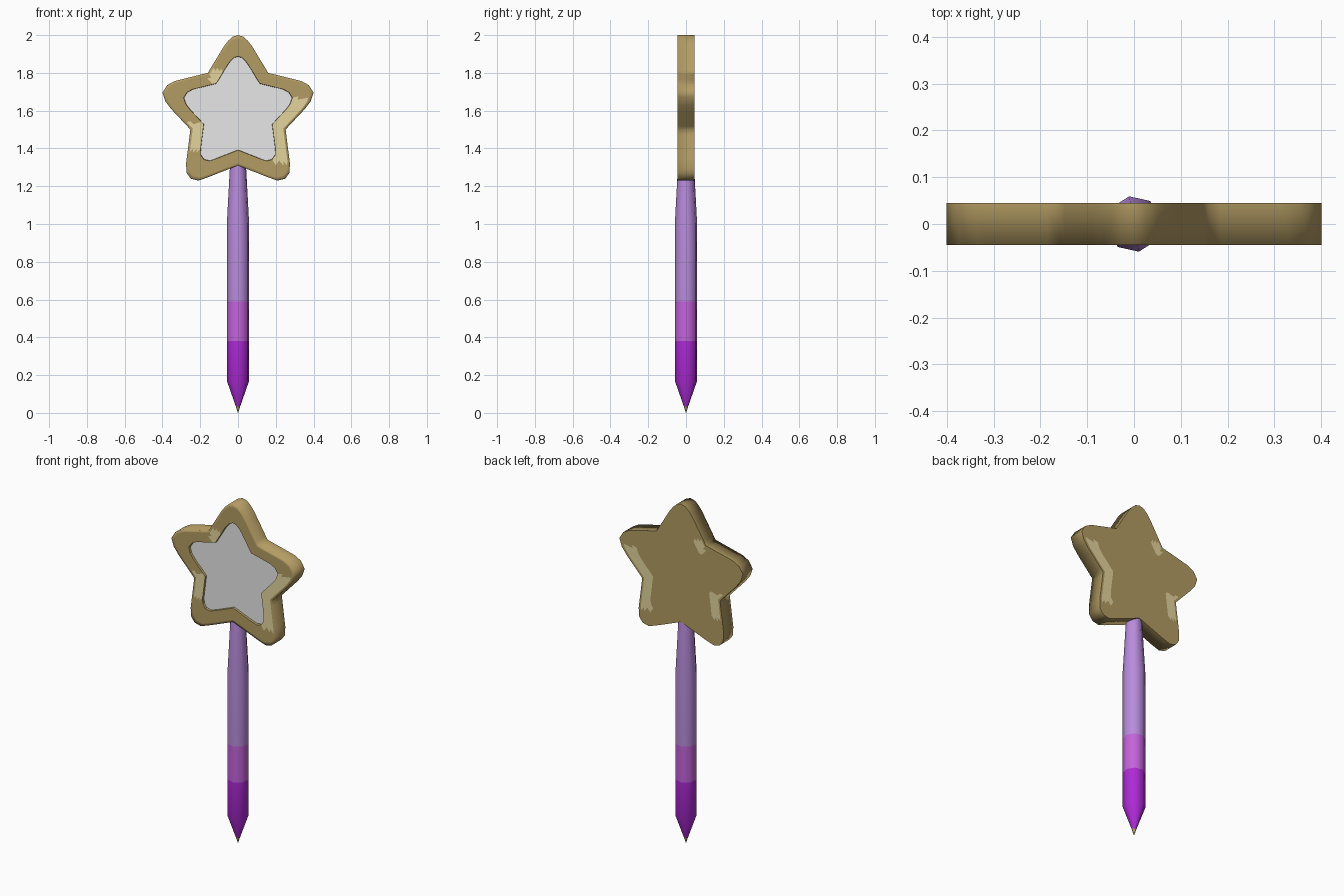
import bpy, bmesh, math
from mathutils import Vector

if "Cube" in bpy.data.objects:
    bpy.data.objects.remove(bpy.data.objects["Cube"])


def mat(name, rgb):
    m = bpy.data.materials.new(name)
    m.diffuse_color = (*rgb, 1)
    m.use_nodes = True
    m.node_tree.nodes["Principled BSDF"].inputs["Base Color"].default_value = m.diffuse_color
    return m


gold = mat("gold", (0.45, 0.33, 0.125))
shine = mat("pale_gold", (0.77, 0.66, 0.34))
white = mat("light_grey", (0.8, 0.8, 0.8))
lavender = mat("lavender", (0.48, 0.26, 0.71))
orchid = mat("orchid", (0.55, 0.125, 0.71))
purple = mat("purple", (0.42, 0.023, 0.67))


def finish(name, bm, mats):
    bmesh.ops.recalc_face_normals(bm, faces=bm.faces)
    me = bpy.data.meshes.new(name)
    bm.to_mesh(me)
    bm.free()
    for m in mats:
        me.materials.append(m)
    ob = bpy.data.objects.new(name, me)
    bpy.context.collection.objects.link(ob)
    return ob


# Star outline: right half mirrored to the left, then evenly subdivided
half = [(0, 2), (.028, 1.992), (.052, 1.97), (.075, 1.94), (.16, 1.8),
        (.335, 1.757), (.375, 1.735), (.4, 1.695), (.385, 1.65), (.355, 1.61),
        (.252, 1.5), (.275, 1.32), (.272, 1.27), (.25, 1.24), (.21, 1.23),
        (.165, 1.245), (0, 1.31)]
corners = [Vector(p) for p in half] + [Vector((-x, z)) for x, z in half[-2:0:-1]]
outline = []
for a, b in zip(corners, corners[1:] + corners[:1]):
    n = max(1, round((b - a).length / 0.025))
    outline += [a.lerp(b, i / n) for i in range(n)]
N = len(outline)
CZ, D = 1.6, 0.045


def is_shine(c):
    # painted glints on the rim
    if c.x > 0.17 and 1.33 < c.z < 1.67:
        return True
    if c.x < -0.17 and 1.38 < c.z < 1.535:
        return True
    return math.hypot(c.x + .11, c.z - 1.78) < 0.042


# Star head: rings of (scale, depth) from back to the recessed front panel
bm = bmesh.new()
rim = [.72, .80, .88, .95, 1]
profile = [(s, D) for s in rim] + [(s, -D) for s in reversed(rim)] + [(.715, -D + .012)]
rings = [[bm.verts.new((p.x * s, y, CZ + (p.y - CZ) * s)) for p in outline]
         for s, y in profile]
for k, (r0, r1) in enumerate(zip(rings, rings[1:])):
    for i in range(N):
        j = (i + 1) % N
        f = bm.faces.new((r0[i], r0[j], r1[j], r1[i]))
        f.smooth = 4 <= k <= 8          # wall and front rim blend together
        if k in (0, 1, 2, 6, 7, 8) and is_shine(f.calc_center_median()):
            f.material_index = 1
bm.faces.new(rings[0])
bm.faces.new(rings[-1]).material_index = 2
finish("star_head", bm, [gold, shine, white])

# Handle: eight-sided lathe, coloured in bands by height
bm = bmesh.new()
S = 8
prof = [(.001, 0), (.012, .035), (.06, .17), (.06, .38), (.06, .59),
        (.06, 1.0), (.042, 1.33)]
band = [0, 1, 1, 2, 3, 3]
rings = [[bm.verts.new((r * math.cos(math.radians(10) + math.tau * i / S),
                        r * math.sin(math.radians(10) + math.tau * i / S), z))
          for i in range(S)] for r, z in prof]
for k, (r0, r1) in enumerate(zip(rings, rings[1:])):
    for i in range(S):
        j = (i + 1) % S
        f = bm.faces.new((r0[i], r0[j], r1[j], r1[i]))
        f.material_index = band[k]
        f.smooth = True
bm.faces.new(rings[0])
bm.faces.new(rings[-1]).material_index = 3
finish("handle", bm, [gold, purple, orchid, lavender])
